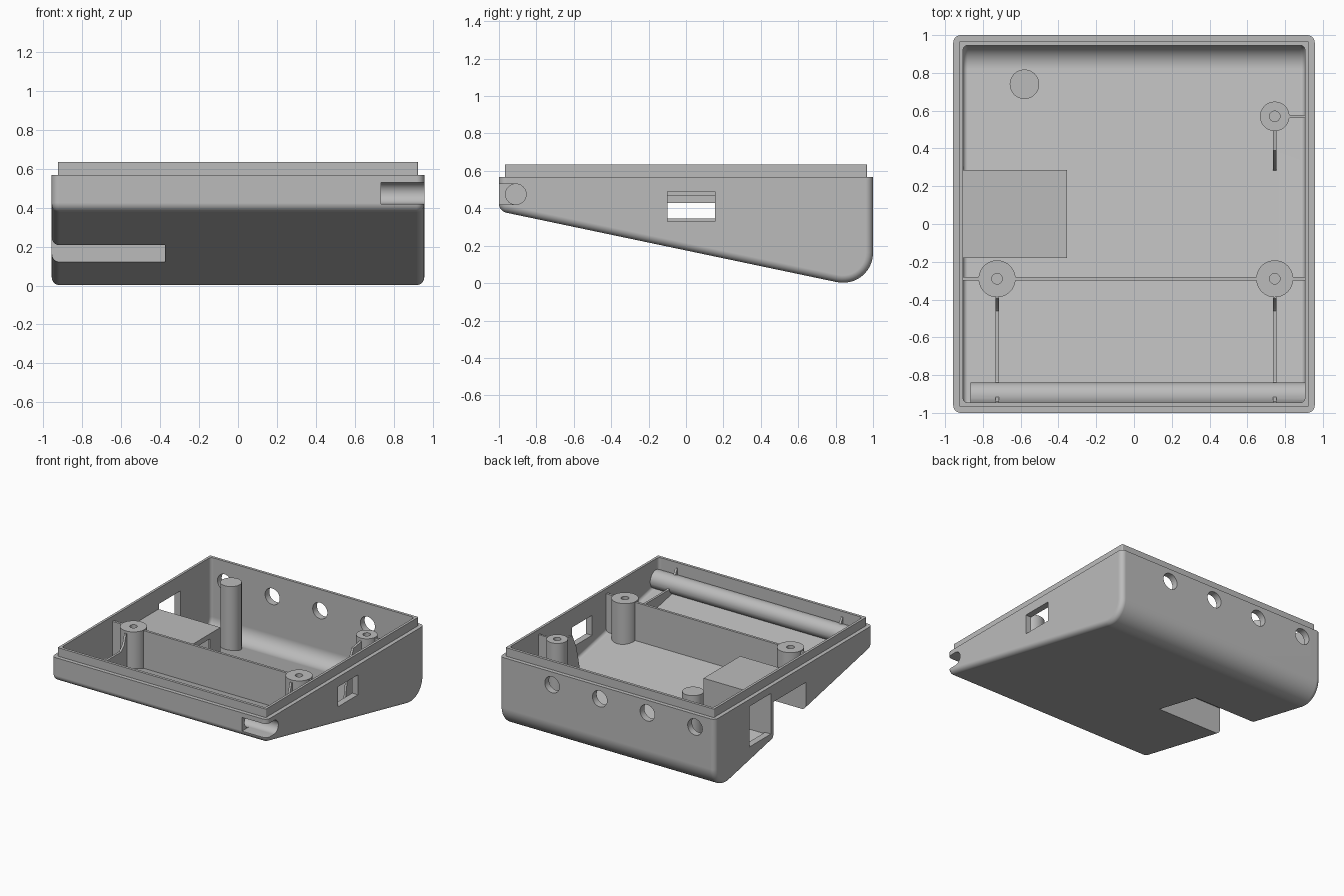
import bpy, bmesh
from math import sin, cos, pi, atan2, sqrt

if "Cube" in bpy.data.objects:
    bpy.data.objects.remove(bpy.data.objects["Cube"])

# One plain grey plastic
GREY = (0.5, 0.5, 0.5, 1)
plastic = bpy.data.materials.new("grey plastic")
plastic.use_nodes = True
plastic.diffuse_color = GREY
plastic.node_tree.nodes["Principled BSDF"].inputs["Base Color"].default_value = GREY

SLOPE = 0.21                     # fall of the underside towards the back
STRETCH = sqrt(1 + SLOPE ** 2)
TOP = 0.6                        # height of the posts and ribs


def underside(y):
    return 0.37 - SLOPE * (y + 0.93)


def loft(name, rings):
    """Closed solid through rings that have equal point counts."""
    bm = bmesh.new()
    loops = [[bm.verts.new(p) for p in ring] for ring in rings]
    n = len(loops[0])
    for a, b in zip(loops, loops[1:]):
        for i in range(n):
            j = (i + 1) % n
            bm.faces.new((a[i], a[j], b[j], b[i]))
    bm.faces.new(loops[0])
    bm.faces.new(loops[-1])
    bmesh.ops.recalc_face_normals(bm, faces=bm.faces)
    mesh = bpy.data.meshes.new(name)
    bm.to_mesh(mesh)
    bm.free()
    mesh.materials.append(plastic)
    ob = bpy.data.objects.new(name, mesh)
    bpy.context.scene.collection.objects.link(ob)
    return ob


def box(name, x, y, z):
    return loft(name, [[(x[0], y[0], h), (x[1], y[0], h), (x[1], y[1], h), (x[0], y[1], h)] for h in z])


def plate(name, x, thick, outline):
    return loft(name, [[(x + s * thick / 2, y, z) for y, z in outline] for s in (-1, 1)])


def rod(name, axis, ends, u, v, r, n=40):
    """Cylinder along x or y, centred on the other two coordinates."""
    rings = []
    for e in ends:
        circle = [(u + r * cos(2 * pi * i / n), v + r * sin(2 * pi * i / n)) for i in range(n)]
        rings.append([(e, a, b) if axis == "x" else (a, e, b) for a, b in circle])
    return loft(name, rings)


def post(name, x, y, r, hole=0, n=40):
    """Upright post, with a blind screw hole if asked for."""
    steps = [(r, underside(y) + 0.025), (r, TOP)]
    if hole:
        steps += [(hole, TOP), (hole, TOP - 0.25)]
    return loft(name, [[(x + q * cos(2 * pi * i / n), y + q * sin(2 * pi * i / n), z)
                        for i in range(n)] for q, z in steps])


def wedge_profile(d, top):
    """Side outline moved inwards by d, with round lower corners."""
    rf, rb = max(0.05 - d, 0.012), 0.16 - d
    low = -pi / 2 - atan2(SLOPE, 1)
    pts = [(1 - d, top), (-1 + d, top)]
    for cy, r, a0, a1 in ((-1 + d + rf, rf, -pi, low), (1 - d - rb, rb, low, 0)):
        cz = underside(cy) + (d + r) * STRETCH
        for i in range(13):
            a = a0 + (a1 - a0) * i / 12
            pts.append((cy + r * cos(a), cz + r * sin(a)))
    return pts


def wedge(name, half, inset, edge, top):
    """Wedge-shaped tray body with rounded side edges."""
    half_rings = []
    for i in range(9):
        a = pi / 2 * i / 8
        half_rings.append((half - edge + edge * sin(a), inset + edge * (1 - cos(a))))
    sections = [(-x, d) for x, d in reversed(half_rings)] + half_rings
    return loft(name, [[(x, y, z) for y, z in wedge_profile(d, top)] for x, d in sections])


def combine(target, operation, *others):
    """Apply booleans and drop the helper solids."""
    for other in others:
        mod = target.modifiers.new("cut", "BOOLEAN")
        mod.operation, mod.object, mod.solver = operation, other, "EXACT"
        other.hide_render = True
    graph = bpy.context.evaluated_depsgraph_get()
    result = bpy.data.meshes.new_from_object(target.evaluated_get(graph))
    target.modifiers.clear()
    target.data = result
    for other in others:
        bpy.data.objects.remove(other)


# Tray with its stepped rim
tray = wedge("tray", 0.957, 0, 0.04, 0.567)
combine(tray, "UNION", wedge("rim", 0.925, 0.032, 0.008, 0.635))

# Cavity, minus the features that grow from the floor and walls
cavity = wedge("cavity", 0.905, 0.054, 0.025, 0.9)
housing = box("housing", (-1, -0.355), (-0.18, 0.285), (-0.2, 0.47))
front_bar = rod("front_bar", "x", (-0.865, 1), -0.91, 0.475, 0.072)
front_fin = [(-0.36, 0), (-0.36, 0.58), (-0.395, 0.58), (-0.42, 0.5), (-0.46, 0.46),
             (-0.83, 0.46), (-0.89, 0.5), (-0.94, 0.59), (-1, 0.59), (-1, 0)]
back_fin = [(0.52, 0), (0.52, 0.58), (0.39, 0.56), (0.34, 0.45), (0.3, 0.28), (0.26, 0)]
fins = [plate("fin", x, 0.018, front_fin) for x in (-0.725, 0.745)]
fins.append(plate("fin", 0.745, 0.018, back_fin))
combine(cavity, "DIFFERENCE", housing, front_bar, *fins)
combine(tray, "DIFFERENCE", cavity)

# Openings through the walls
cutters = [
    box("pocket", (-1.1, -0.375), (-0.155, 0.26), (-0.2, 0.43)),
    box("pocket_port", (-0.45, -0.3), (-0.1, 0.155), (0.345, 0.429)),
    box("plus_x_window", (0.87, 1.1), (-0.1, 0.155), (0.33, 0.49)),
    box("minus_x_window", (-1.1, -0.88), (0.29, 0.56), (0.185, 0.51)),
    box("corner_slot", (0.735, 1.1), (-1.1, -0.91), (0.42, 0.53)),
    rod("bar_bore", "x", (-0.8, 1.1), -0.91, 0.475, 0.0551),
]
cutters += [rod("back_hole", "y", (0.9, 1.1), -0.78 + 0.423 * i, 0.465, 0.065) for i in range(4)]
combine(tray, "DIFFERENCE", *cutters)

# Screw posts and the plain support post
parts = [
    tray,
    post("support_post", -0.58, 0.74, 0.078),
    post("back_screw_post", 0.745, 0.57, 0.078, 0.028),
    post("front_screw_post_a", 0.745, -0.29, 0.098, 0.028),
    post("front_screw_post_b", -0.725, -0.29, 0.098, 0.028),
]

# Cross partition between the posts, and the rib behind the back post
low = underside(-0.29) + 0.025
for x in ((-0.915, -0.8), (-0.65, 0.67), (0.82, 0.915)):
    parts.append(box("partition", x, (-0.3, -0.28), (low, TOP - 0.005)))
parts.append(box("back_post_rib", (0.8, 0.915), (0.562, 0.578), (underside(0.57) + 0.025, TOP - 0.005)))

# Smooth curves, crisp edges
for ob in parts:
    bpy.ops.object.select_all(action="DESELECT")
    ob.select_set(True)
    bpy.context.view_layer.objects.active = ob
    bpy.ops.object.shade_smooth_by_angle(angle=pi / 6)
    weighted = ob.modifiers.new("weighted normals", "WEIGHTED_NORMAL")
    weighted.keep_sharp = True
